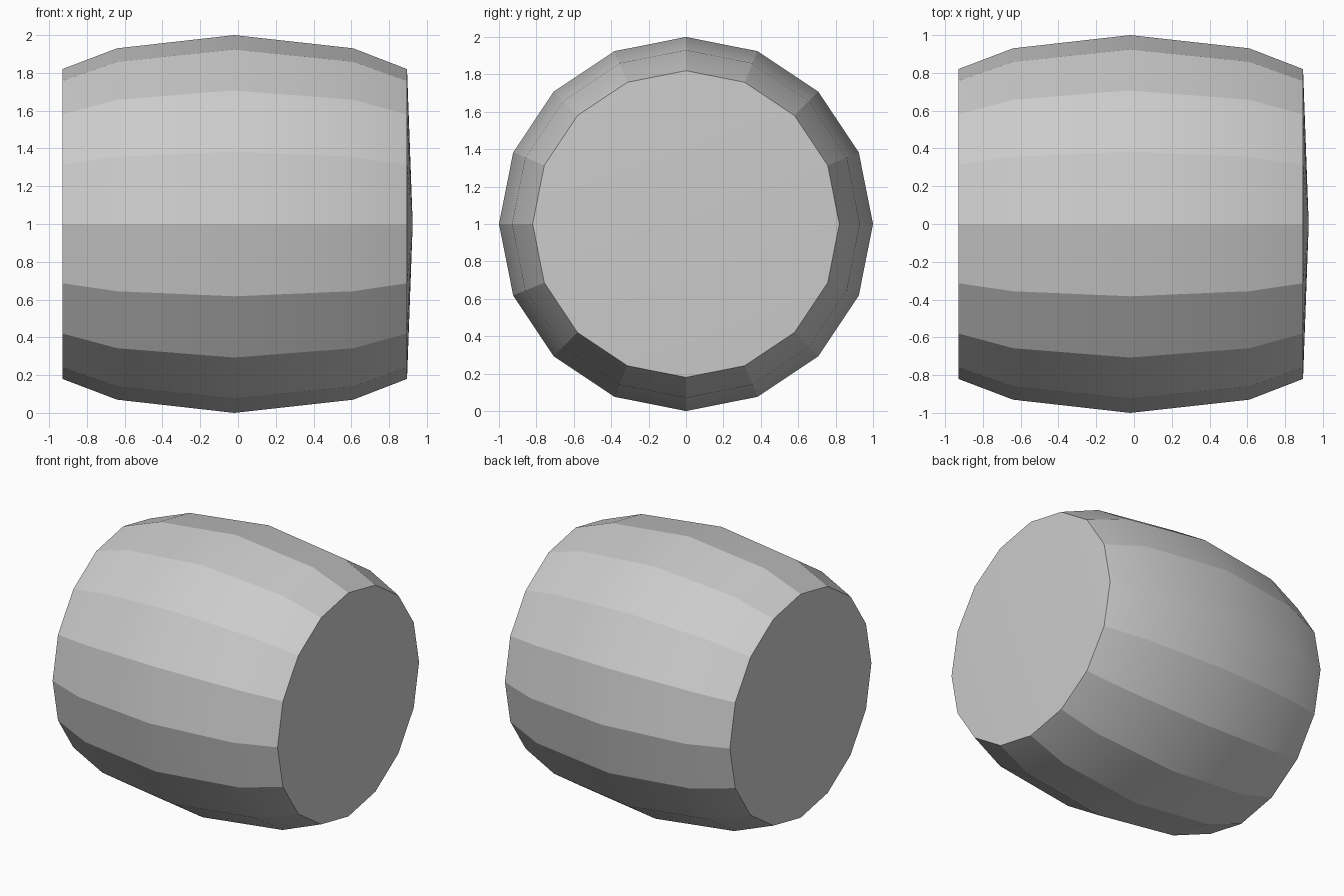
import bpy, bmesh, math

if "Cube" in bpy.data.objects:
    bpy.data.objects.remove(bpy.data.objects["Cube"])

SIDES = 16
# (x, radius) along the barrel axis
PROFILE = [(-0.93, 0.82), (-0.64, 0.93), (-0.02, 1.0), (0.61, 0.93), (0.895, 0.82)]
APEX_X = 0.925

bm = bmesh.new()


def ring(x, r):
    steps = [2 * math.pi * i / SIDES for i in range(SIDES)]
    return [bm.verts.new((x, r * math.cos(a), 1 + r * math.sin(a))) for a in steps]


# Bulging staves
rings = [ring(x, r) for x, r in PROFILE]
for a, b in zip(rings, rings[1:]):
    for i in range(SIDES):
        j = (i + 1) % SIDES
        bm.faces.new((a[i], a[j], b[j], b[i]))

# Flat left end, very slightly domed right end
bm.faces.new(rings[0])
apex = bm.verts.new((APEX_X, 0, 1))
for i in range(SIDES):
    bm.faces.new((rings[-1][i], rings[-1][(i + 1) % SIDES], apex))

bmesh.ops.recalc_face_normals(bm, faces=bm.faces)
mesh = bpy.data.meshes.new("barrel")
bm.to_mesh(mesh)
bm.free()
barrel = bpy.data.objects.new("barrel", mesh)
bpy.context.collection.objects.link(barrel)

# Smooth along each stave, creased between staves
bpy.context.view_layer.objects.active = barrel
barrel.select_set(True)
bpy.ops.object.shade_smooth_by_angle(angle=math.radians(18))
